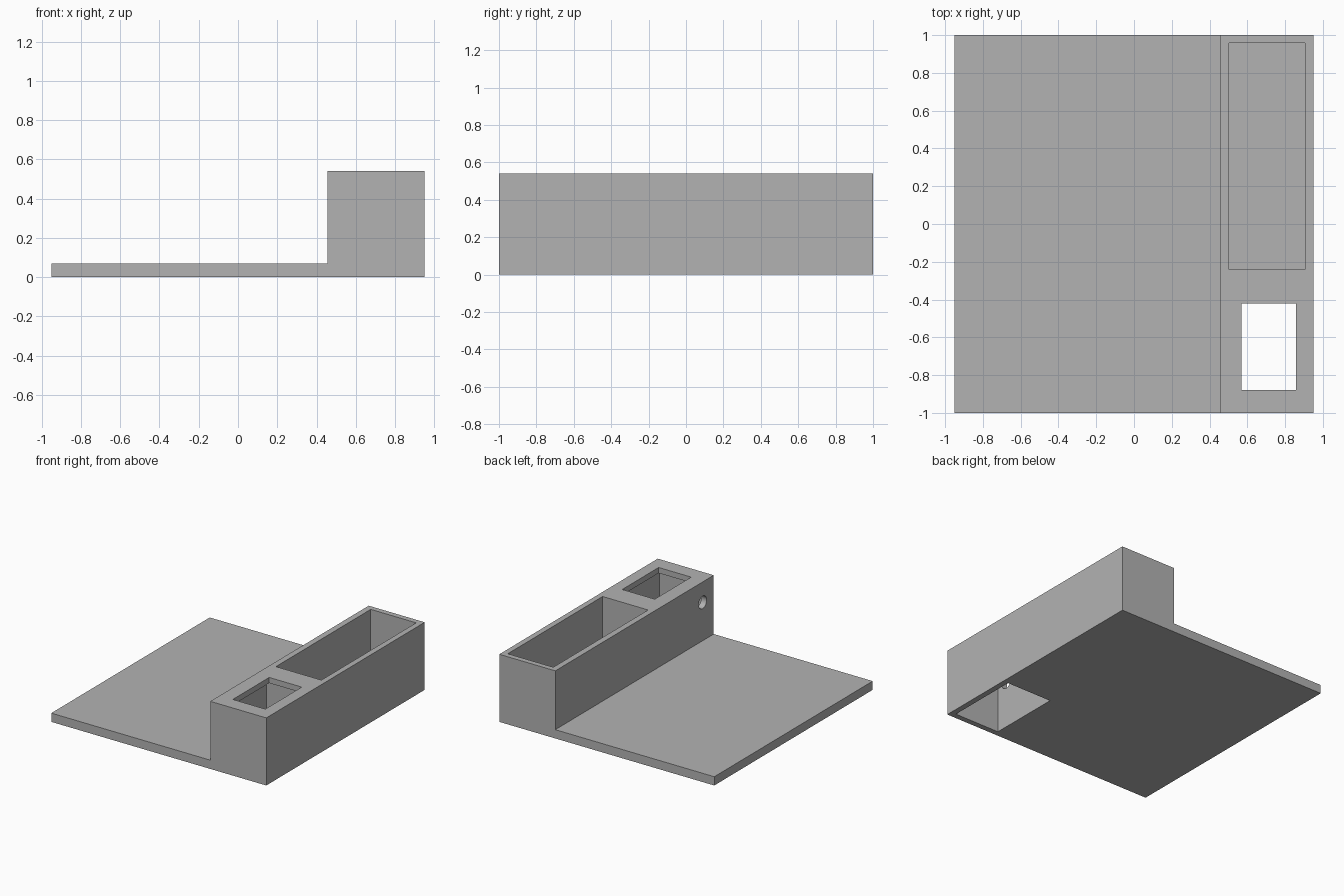
import bpy
import bmesh

cube = bpy.data.objects.get("Cube")
if cube:
    bpy.data.objects.remove(cube, do_unlink=True)

grey = bpy.data.materials.new("plain_grey")
grey.use_nodes = True
colour = (0.45, 0.45, 0.45, 1)
grey.diffuse_color = colour
grey.node_tree.nodes["Principled BSDF"].inputs["Base Color"].default_value = colour


def add_object(name, bm):
    bmesh.ops.recalc_face_normals(bm, faces=bm.faces)
    mesh = bpy.data.meshes.new(name)
    bm.to_mesh(mesh)
    bm.free()
    mesh.materials.append(grey)
    obj = bpy.data.objects.new(name, mesh)
    bpy.context.collection.objects.link(obj)
    return obj


def box(name, x, y, z):
    bm = bmesh.new()
    bmesh.ops.create_cube(bm, size=1)
    for v in bm.verts:
        v.co = [lo + (c + 0.5) * (hi - lo) for c, (lo, hi) in zip(v.co, (x, y, z))]
    return add_object(name, bm)


# Base plate and tall side block as one L-shaped extrusion
left, step, right = -0.95, 0.455, 0.95
plate_top, block_top = 0.07, 0.54
profile = [(left, 0), (right, 0), (right, block_top), (step, block_top),
           (step, plate_top), (left, plate_top)]
bm = bmesh.new()
face = bm.faces.new([bm.verts.new((x, -1, z)) for x, z in profile])
extruded = bmesh.ops.extrude_face_region(bm, geom=[face])["geom"]
bmesh.ops.translate(bm, vec=(0, 2, 0),
                    verts=[v for v in extruded if isinstance(v, bmesh.types.BMVert)])
tray = add_object("tray_with_side_block", bm)

# Pocket, underside cavity and its smaller top opening
inner_x = (0.503, 0.905)
cutters = [
    box("long_pocket_cutter", inner_x, (-0.24, 0.957), (plate_top, 0.7)),
    box("underside_cavity_cutter", inner_x, (-0.955, -0.36), (-0.1, 0.495)),
    box("top_opening_cutter", (0.57, 0.858), (-0.88, -0.42), (0.4, 0.7)),
]

# Round cable hole through the inner wall
bpy.ops.mesh.primitive_cylinder_add(vertices=32, radius=0.05, depth=0.2,
                                    location=(0.48, -0.86, 0.377),
                                    rotation=(0, 1.570796, 0))
hole = bpy.context.object
hole.name = "cable_hole_cutter"
hole.data.materials.append(grey)
cutters.append(hole)

for cutter in cutters:
    cutter.hide_render = True
    cutter.hide_set(True)
    cut = tray.modifiers.new(cutter.name, "BOOLEAN")
    cut.operation = "DIFFERENCE"
    cut.solver = "EXACT"
    cut.object = cutter

# Smooth the hole while keeping every box edge sharp
bpy.ops.object.select_all(action="DESELECT")
bpy.context.view_layer.objects.active = tray
tray.select_set(True)
for cut in list(tray.modifiers):
    bpy.ops.object.modifier_apply(modifier=cut.name)
bpy.ops.object.shade_smooth_by_angle(angle=0.5)
for cutter in cutters:
    bpy.data.objects.remove(cutter, do_unlink=True)
